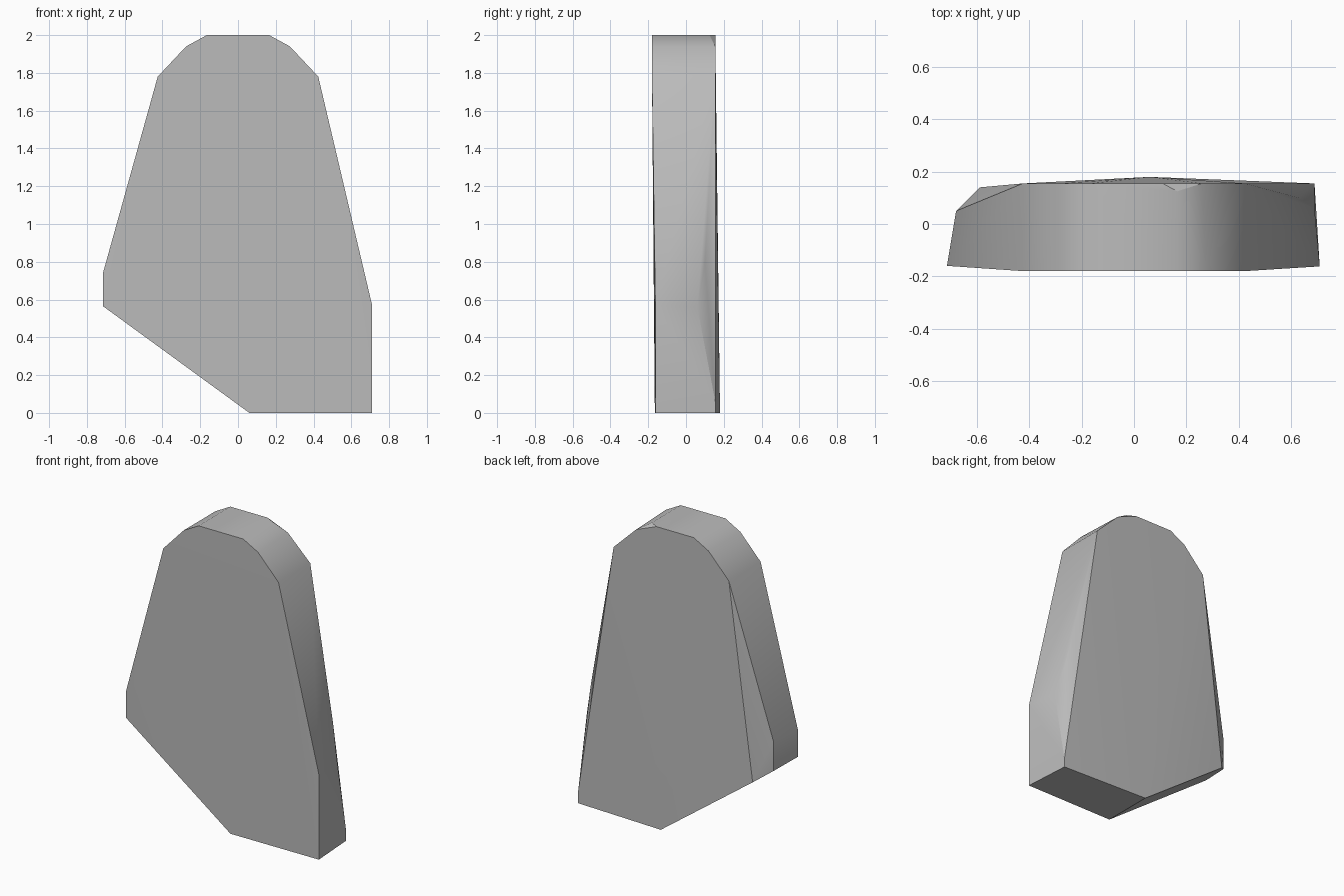
import bpy
import bmesh
import math

cube = bpy.data.objects.get("Cube")
if cube:
    bpy.data.objects.remove(cube, do_unlink=True)

# One plain stone colour
stone = bpy.data.materials.new("grey stone")
stone.use_nodes = True
grey = (0.5, 0.5, 0.5, 1.0)
stone.diffuse_color = grey
bsdf = stone.node_tree.nodes["Principled BSDF"]
bsdf.inputs["Base Color"].default_value = grey
bsdf.inputs["Roughness"].default_value = 0.8

# Rounded crown outline (x, z), mirrored for the front rim
crown = [(0.165, 2.0), (0.275, 1.94), (0.425, 1.78)]
front = [(s * x, -0.18, z) for s in (-1, 1) for x, z in crown]

# Lower front rim, cut away on one side
front += [(0.71, -0.162, 0.57), (0.71, -0.162, 0), (0.06, -0.165, 0),
          (-0.715, -0.16, 0.565), (-0.715, -0.16, 0.74)]

# Back rim: crown with one chipped corner, and a slightly raised ridge
back = [(-x, 0.155, z) for x, z in crown]
back += [(0.11, 0.155, 2), (0.165, 0.125, 2), (0.26, 0.155, 1.94),
         (0.425, 0.155, 1.78), (0.69, 0.155, 0.06), (0.69, 0.155, 0),
         (0.06, 0.18, 0), (-0.59, 0.14, 0.475)]

# Worn side corners between the rims
worn = [(-0.68, 0.05, 0.54), (-0.68, 0.05, 0.74),
        (0.63, 0.10, 0.8), (0.69, 0.06, 0.56)]

# Wrap the corner points into one chiselled slab
bm = bmesh.new()
for point in front + back + worn:
    bm.verts.new(point)
hull = bmesh.ops.convex_hull(bm, input=bm.verts[:])
loose = {g for g in hull["geom_interior"] + hull["geom_unused"]
         if isinstance(g, bmesh.types.BMVert)}
bmesh.ops.delete(bm, geom=list(loose), context="VERTS")
bmesh.ops.dissolve_limit(bm, angle_limit=math.radians(0.5),
                         verts=bm.verts[:], edges=bm.edges[:])
bmesh.ops.recalc_face_normals(bm, faces=bm.faces[:])
mesh = bpy.data.meshes.new("stone_slab")
bm.to_mesh(mesh)
bm.free()
mesh.materials.append(stone)

slab = bpy.data.objects.new("stone_slab", mesh)
bpy.context.collection.objects.link(slab)

# Soft side shading with crisp rims
bpy.ops.object.select_all(action="DESELECT")
slab.select_set(True)
bpy.context.view_layer.objects.active = slab
bpy.ops.object.shade_smooth_by_angle(angle=math.radians(30))
